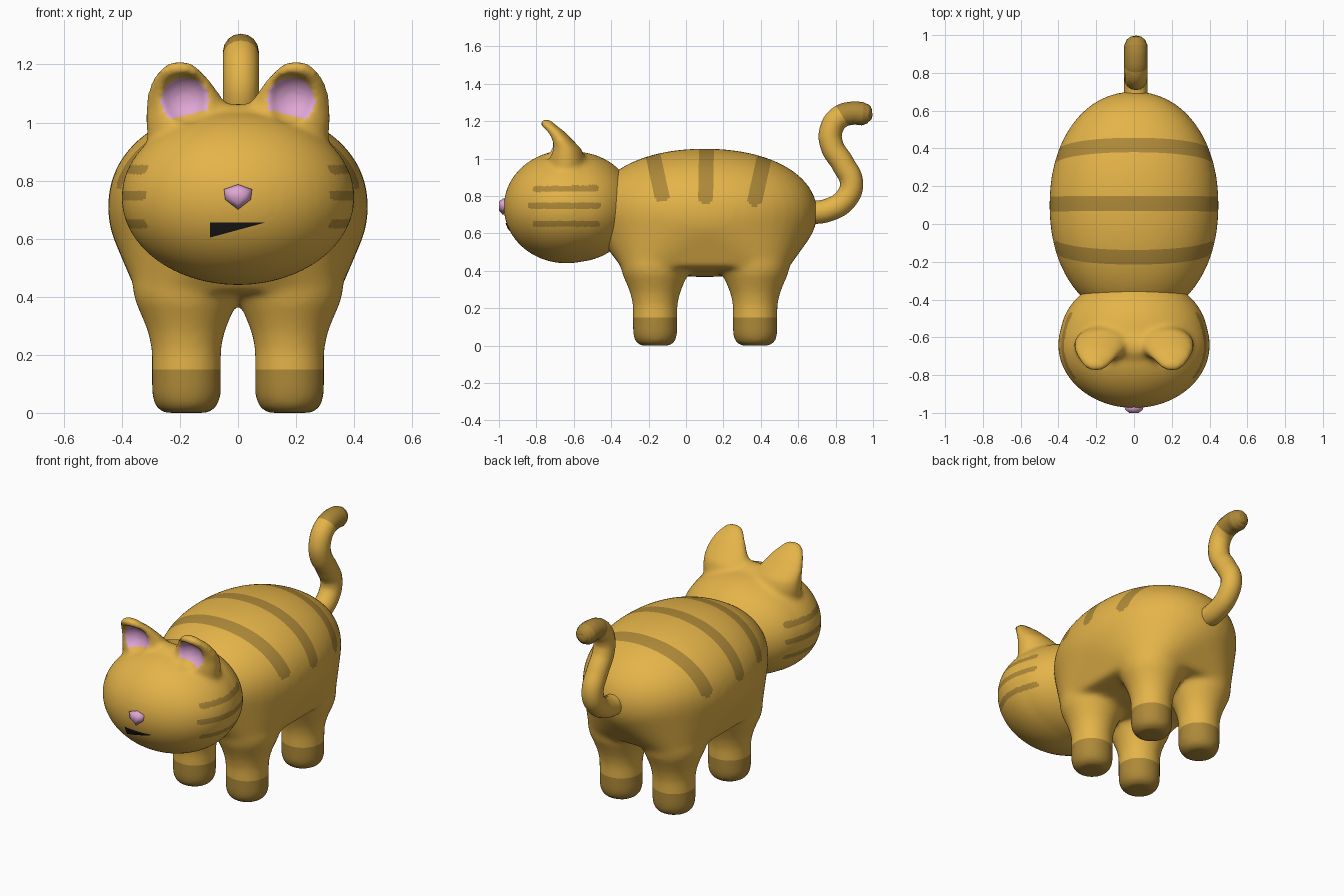
import bpy, bmesh, math
from mathutils import Vector, Matrix
from mathutils.bvhtree import BVHTree

if "Cube" in bpy.data.objects:
    bpy.data.objects.remove(bpy.data.objects["Cube"])


def material(name, rgb):
    m = bpy.data.materials.new(name)
    m.diffuse_color = (*rgb, 1)
    m.use_nodes = True
    m.node_tree.nodes["Principled BSDF"].inputs["Base Color"].default_value = m.diffuse_color
    return m


GOLD = material("golden fur", (0.78, 0.455, 0.066))
BROWN = material("brown stripe", (0.42, 0.25, 0.04))
PINK = material("pink", (0.74, 0.38, 0.66))
BLACK = material("black", (0.01, 0.01, 0.01))


def make(name, bm, mats, smooth=True):
    bmesh.ops.recalc_face_normals(bm, faces=bm.faces)
    me = bpy.data.meshes.new(name)
    bm.to_mesh(me)
    bm.free()
    for m in mats:
        me.materials.append(m)
    for p in me.polygons:
        p.use_smooth = smooth
    ob = bpy.data.objects.new(name, me)
    bpy.context.collection.objects.link(ob)
    return ob


def ellipsoid(bm, c, r, power=2):
    """Sphere scaled to radii r; a power above 2 makes it slightly boxy."""
    vs = bmesh.ops.create_uvsphere(bm, u_segments=48, v_segments=32, radius=1)["verts"]
    for v in vs:
        v.co /= sum(abs(k) ** power for k in v.co) ** (1 / power)
    bmesh.ops.transform(bm, verts=vs, matrix=Matrix.Translation(c) @ Matrix.Diagonal((*r, 1)))


def loft(bm, rings, n=32):
    """Stack of horizontal ellipses: (z, centre x, centre y, radius x, radius y)."""
    loops = []
    for z, cx, cy, rx, ry in rings:
        loops.append([bm.verts.new((cx + rx * math.cos(2 * math.pi * i / n),
                                    cy + ry * math.sin(2 * math.pi * i / n), z)) for i in range(n)])
    for a, b in zip(loops, loops[1:]):
        for i in range(n):
            bm.faces.new((a[i], a[(i + 1) % n], b[(i + 1) % n], b[i]))
    bm.faces.new(loops[0][::-1])
    bm.faces.new(loops[-1])


def remesh(ob, size):
    m = ob.modifiers.new("blend", 'REMESH')
    m.mode = 'VOXEL'
    m.voxel_size = size
    m.use_smooth_shade = True


def soften(ob, steps):
    m = ob.modifiers.new("soften", 'SMOOTH')
    m.factor, m.iterations = 0.5, steps


def bake(ob, cuts, rule):
    """Apply modifiers, cut along colour borders, colour faces by rule(centre, normal)."""
    dg = bpy.context.evaluated_depsgraph_get()
    me = bpy.data.meshes.new_from_object(ob.evaluated_get(dg))
    mats = list(ob.data.materials)
    ob.modifiers.clear()
    me.materials.clear()
    for m in mats:
        me.materials.append(m)
    bm = bmesh.new()
    bm.from_mesh(me)
    for co, no in cuts:
        bmesh.ops.bisect_plane(bm, geom=bm.verts[:] + bm.edges[:] + bm.faces[:],
                               plane_co=co, plane_no=no, dist=1e-5)
    bm.normal_update()
    for f in bm.faces:
        f.material_index = rule(f.calc_center_median(), f.normal)
        f.smooth = True
    bm.to_mesh(me)
    bm.free()
    ob.data = me


def in_capsule(p, a, b, r):
    a, b = Vector(a), Vector(b)
    t = max(0, min(1, (p - a).dot(b - a) / (b - a).length_squared))
    return (p - a - t * (b - a)).length < r


# Body: hull of a barrel and four hip discs, blended with four legs
bm = bmesh.new()
ellipsoid(bm, (0, 0.1, 0.71), (0.448, 0.602, 0.343), 2.12)
FEET = [(x, y) for x in (-0.178, 0.178) for y in (-0.165, 0.37)]
for x, y in FEET:
    loft(bm, [(0.42, x, y, 0.172, 0.18), (0.43, x, y, 0.178, 0.186)])
for f in bm.faces[:]:
    bm.faces.remove(f)
for e in bm.edges[:]:
    bm.edges.remove(e)
hull = bmesh.ops.convex_hull(bm, input=bm.verts[:])
bmesh.ops.delete(bm, geom=[v for v in bm.verts if not v.link_faces], context='VERTS')
LEG = [(0, 0.08), (0.02, 0.108), (0.06, 0.12), (0.22, 0.12), (0.28, 0.133),
       (0.34, 0.157), (0.38, 0.176), (0.43, 0.186), (0.47, 0.18)]
for x, y in FEET:
    loft(bm, [(z, x, y, r, r) for z, r in LEG])
body = make("body_and_legs", bm, [GOLD, BROWN])
remesh(body, 0.015)
soften(body, 16)

# Back stripes as (y, z) capsules, socks by height
BANDS = [((-0.185, 1.06), (-0.13, 0.805)), ((0.11, 1.08), (0.105, 0.795)), ((0.43, 1.06), (0.37, 0.785))]
HALF = 0.04
cuts = [((0, 0, 0.15), (0, 0, 1))]
for a, b in BANDS:
    d = (Vector(b) - Vector(a)).normalized()
    n = Vector((0, -d.y, d.x))
    for sgn in (-1, 1):
        cuts.append((Vector((0, *a)) + n * HALF * sgn, n))


def body_rule(c, n):
    if c.z < 0.15:
        return 1
    p = Vector((c.y, c.z))
    return int(any(in_capsule(p, a, b, HALF) for a, b in BANDS))


bake(body, cuts, body_rule)

# Head with two hollow, forward-curling ears
EAR = [(0.88, 0.165, -0.64, 0.14, 0.10), (1.0, 0.168, -0.64, 0.15, 0.10), (1.05, 0.175, -0.643, 0.142, 0.086),
       (1.10, 0.188, -0.668, 0.126, 0.062), (1.15, 0.197, -0.705, 0.10, 0.05),
       (1.18, 0.2, -0.738, 0.075, 0.042), (1.21, 0.2, -0.752, 0.035, 0.024)]
SCOOP, SCOOP_R = Vector((0.185, -0.765, 1.08)), Vector((0.097, 0.088, 0.088))
bm = bmesh.new()
ellipsoid(bm, (0, -0.64, 0.742), (0.402, 0.335, 0.302))
# rounder back of the head, and a ridge joining the ears
ellipsoid(bm, (0, -0.60, 0.742), (0.392, 0.33, 0.296))
ellipsoid(bm, (0, -0.65, 0.99), (0.19, 0.085, 0.075))
cut = bmesh.new()
for sx in (-1, 1):
    loft(bm, [(z, sx * x, y, rx, ry) for z, x, y, rx, ry in EAR])
    ellipsoid(cut, (sx * SCOOP.x, SCOOP.y, SCOOP.z), SCOOP_R)
head = make("head_and_ears", bm, [GOLD, BROWN, PINK])
scoop = make("ear_cutter", cut, [])
scoop.hide_render = True
remesh(head, 0.012)
soften(head, 8)
b = head.modifiers.new("hollow", 'BOOLEAN')
b.operation, b.object, b.solver = 'DIFFERENCE', scoop, 'EXACT'
remesh(head, 0.011)
soften(head, 7)

# Cheek stripes as (y, z) capsules, ear linings by front outline
CHEEKS = [((-0.805, 0.838), (-0.48, 0.842)), ((-0.83, 0.75), (-0.47, 0.75)), ((-0.805, 0.652), (-0.475, 0.652))]
cuts = [((0, 0, a[1] + s * 0.014), (0, 0, 1)) for a, _ in CHEEKS for s in (-1, 1)]


def head_rule(c, n):
    p = Vector((c.y, c.z))
    if abs(c.x) > 0.15 and any(in_capsule(p, a, b, 0.0165) for a, b in CHEEKS):
        return 1
    x = abs(c.x)
    oval = ((x - 0.182) / 0.083) ** 2 + ((c.z - 1.075) / 0.078) ** 2
    if oval < 1 and n.y < 0.1 and c.y > -0.765 and c.z > 1.045 - 0.25 * (x - 0.1):
        return 2
    return 0


bake(head, cuts, head_rule)
bpy.data.objects.remove(scoop)

# Tail along a side-view path
PATH = [(0.64, 0.71, 1), (0.76, 0.725, 1), (0.855, 0.785, 1), (0.885, 0.87, 1), (0.84, 0.97, 1),
        (0.78, 1.07, 1), (0.775, 1.15, 1), (0.82, 1.22, 1), (0.89, 1.243, 1), (0.945, 1.24, 1),
        (0.975, 1.238, 0.8), (0.992, 1.236, 0.45), (0.997, 1.236, 0.05)]
cu = bpy.data.curves.new("tail", 'CURVE')
cu.dimensions = '3D'
cu.bevel_depth, cu.bevel_resolution, cu.use_fill_caps = 0.062, 6, True
sp = cu.splines.new('BEZIER')
sp.resolution_u = 8
sp.bezier_points.add(len(PATH) - 1)
for p, (y, z, r) in zip(sp.bezier_points, PATH):
    p.co, p.radius = (0.01, y, z), r
    p.handle_left_type = p.handle_right_type = 'AUTO'
tail = bpy.data.objects.new("tail_path", cu)
bpy.context.collection.objects.link(tail)
tmp = bpy.data.meshes.new_from_object(tail.evaluated_get(bpy.context.evaluated_depsgraph_get()))
bpy.data.objects.remove(tail)
bm = bmesh.new()
bm.from_mesh(tmp)
tail = make("tail", bm, [GOLD, BROWN])
tip_co, tip_no = Vector((0, 0.835, 1.23)), Vector((0, 0.85, 0.53))
bake(tail, [(tip_co, tip_no)], lambda c, n: int((c - tip_co).dot(tip_no) > 0))

# Nose: small faceted wedge
OUTLINE = [(-0.048, 0.77), (0, 0.787), (0.048, 0.77), (0.044, 0.735), (0, 0.70), (-0.044, 0.735)]
bm = bmesh.new()
for y, k in ((-0.95, 0.9), (-0.98, 1), (-1.0, 0.55)):
    for x, z in OUTLINE:
        bm.verts.new((x * k, y, 0.747 + (z - 0.747) * k))
bmesh.ops.convex_hull(bm, input=bm.verts)
make("nose", bm, [PINK])

# Mouth: thin triangular plate wrapped on the face
hb = bmesh.new()
hb.from_mesh(head.data)
tree = BVHTree.FromBMesh(hb)
hb.free()
bm = bmesh.new()
bm.faces.new([bm.verts.new((x, 0, z)) for x, z in ((-0.096, 0.604), (0.096, 0.656), (-0.096, 0.656))])
bmesh.ops.subdivide_edges(bm, edges=bm.edges[:], cuts=9, use_grid_fill=True)
for v in bm.verts:
    hit = tree.ray_cast(Vector((v.co.x, -2, v.co.z)), Vector((0, 1, 0)))[0]
    v.co.y = hit.y - 0.005
make("mouth", bm, [BLACK], smooth=False)
